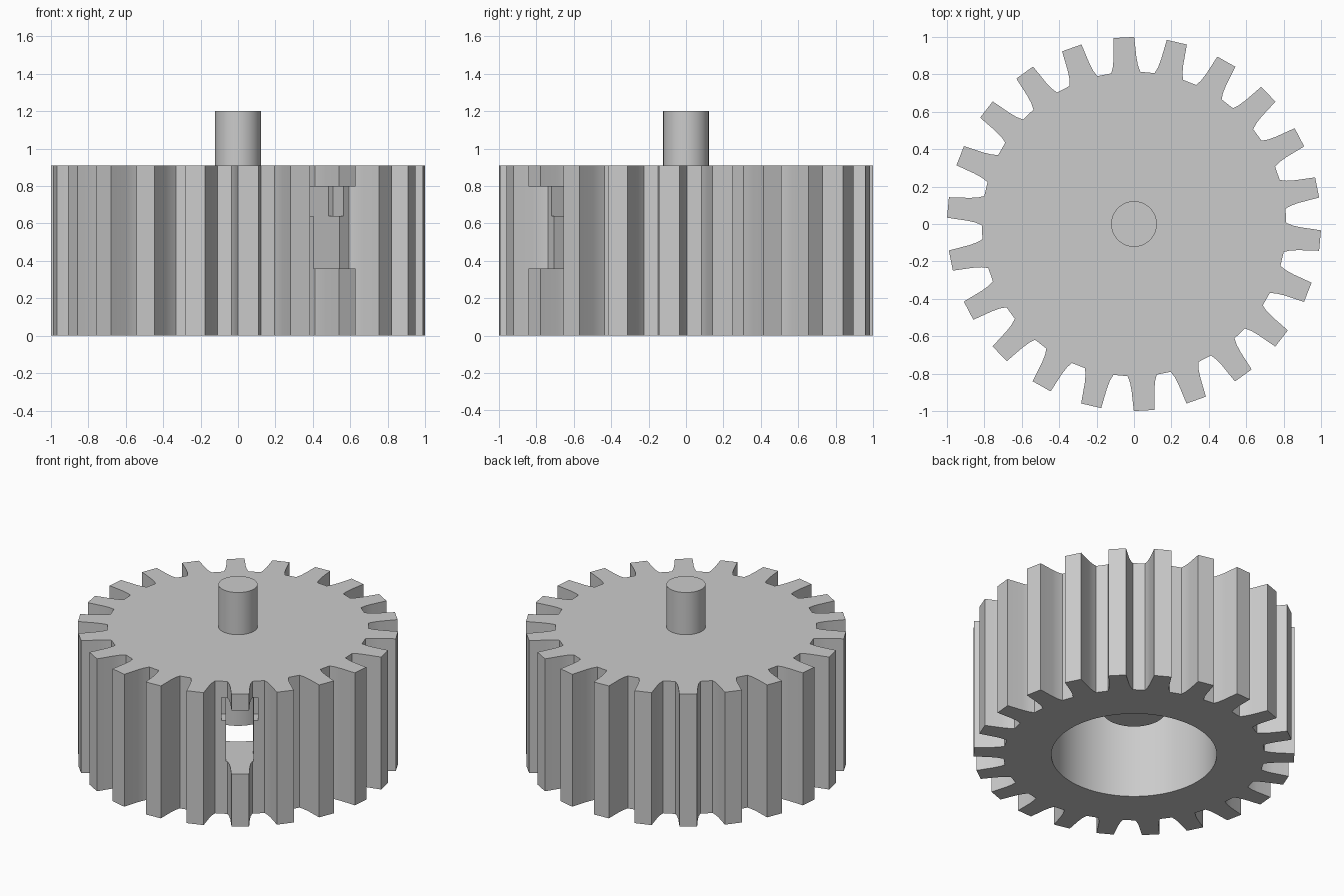
import bpy
import bmesh
import math
from mathutils import Matrix, Vector

if "Cube" in bpy.data.objects:
    bpy.data.objects.remove(bpy.data.objects["Cube"], do_unlink=True)

TEETH = 22
PITCH = 2 * math.pi / TEETH
FIRST = math.radians(93.1)
HEIGHT = 0.91

grey = bpy.data.materials.new("plain grey")
grey.use_nodes = True
colour = (0.6, 0.6, 0.6, 1)
grey.diffuse_color = colour
grey.node_tree.nodes["Principled BSDF"].inputs["Base Color"].default_value = colour


def make_object(name, bm):
    bmesh.ops.recalc_face_normals(bm, faces=bm.faces[:])
    mesh = bpy.data.meshes.new(name)
    bm.to_mesh(mesh)
    bm.free()
    mesh.materials.append(grey)
    ob = bpy.data.objects.new(name, mesh)
    bpy.context.collection.objects.link(ob)
    return ob


def cylinder(name, radius, z0, z1, sides=64):
    bm = bmesh.new()
    bmesh.ops.create_cone(bm, cap_ends=True, segments=sides, radius1=radius, radius2=radius,
                          depth=z1 - z0, matrix=Matrix.Translation((0, 0, (z0 + z1) / 2)))
    return make_object(name, bm)


def tooth_box(name, tooth, r, t, z):
    """Box in a tooth's own frame: radial, tangential and vertical ranges."""
    bm = bmesh.new()
    bmesh.ops.create_cube(bm, size=1)
    size = [b - a for a, b in (r, t, z)]
    mid = Vector([(a + b) / 2 for a, b in (r, t, z)])
    turn = Matrix.Rotation(FIRST + tooth * PITCH, 4, "Z")
    bm.transform(turn @ Matrix.Translation(mid) @ Matrix.Diagonal((*size, 1)))
    return make_object(name, bm)


def activate(ob):
    bpy.ops.object.select_all(action="DESELECT")
    ob.select_set(True)
    bpy.context.view_layer.objects.active = ob


def cut(ob, cutter):
    cutter.hide_render = True
    mod = ob.modifiers.new("cut", "BOOLEAN")
    mod.operation = "DIFFERENCE"
    mod.solver = "EXACT"
    mod.object = cutter
    activate(ob)
    bpy.ops.object.modifier_apply(modifier=mod.name)
    bpy.data.objects.remove(cutter, do_unlink=True)


# Toothed body: one flank, mirrored, then repeated round the axis
flank = [(0.81, 0.078), (0.845, 0.067), (0.89, 0.061), (0.998, 0.055)]
tooth = [(r, -w) for r, w in flank] + [(r, w) for r, w in reversed(flank)]
bm = bmesh.new()
ring = []
for i in range(TEETH):
    turn = Matrix.Rotation(FIRST + i * PITCH, 3, "Z")
    ring += [bm.verts.new(turn @ Vector((r, t, 0))) for r, t in tooth]
face = bm.faces.new(ring)
top = bmesh.ops.extrude_face_region(bm, geom=[face])["geom"]
bmesh.ops.translate(bm, vec=(0, 0, HEIGHT),
                    verts=[v for v in top if isinstance(v, bmesh.types.BMVert)])
gear = make_object("gear_body", bm)

# Hollow underside
cut(gear, cylinder("bore_cutter", 0.515, -0.1, 0.8, 96))

# Side port through one tooth, with a wider pocket in its upper part
cut(gear, tooth_box("port_cutter", 13, (0.4, 1.1), (-0.085, 0.085), (0.36, 0.797)))
cut(gear, tooth_box("pocket_cutter", 13, (0.71, 1.1), (-0.113, 0.113), (0.64, 0.797)))

# Shallow notch on a tooth flank
cut(gear, tooth_box("notch_cutter", 7, (0.87, 1.1), (0.03, 0.1), (0.56, 0.87)))

# Shaft above and hub inside
shaft = cylinder("shaft", 0.122, HEIGHT - 0.05, 1.2)
hub = cylinder("inner_hub", 0.2, 0.32, 0.82)

for ob in (gear, shaft, hub):
    activate(ob)
    bpy.ops.object.shade_smooth_by_angle(angle=math.radians(25))
